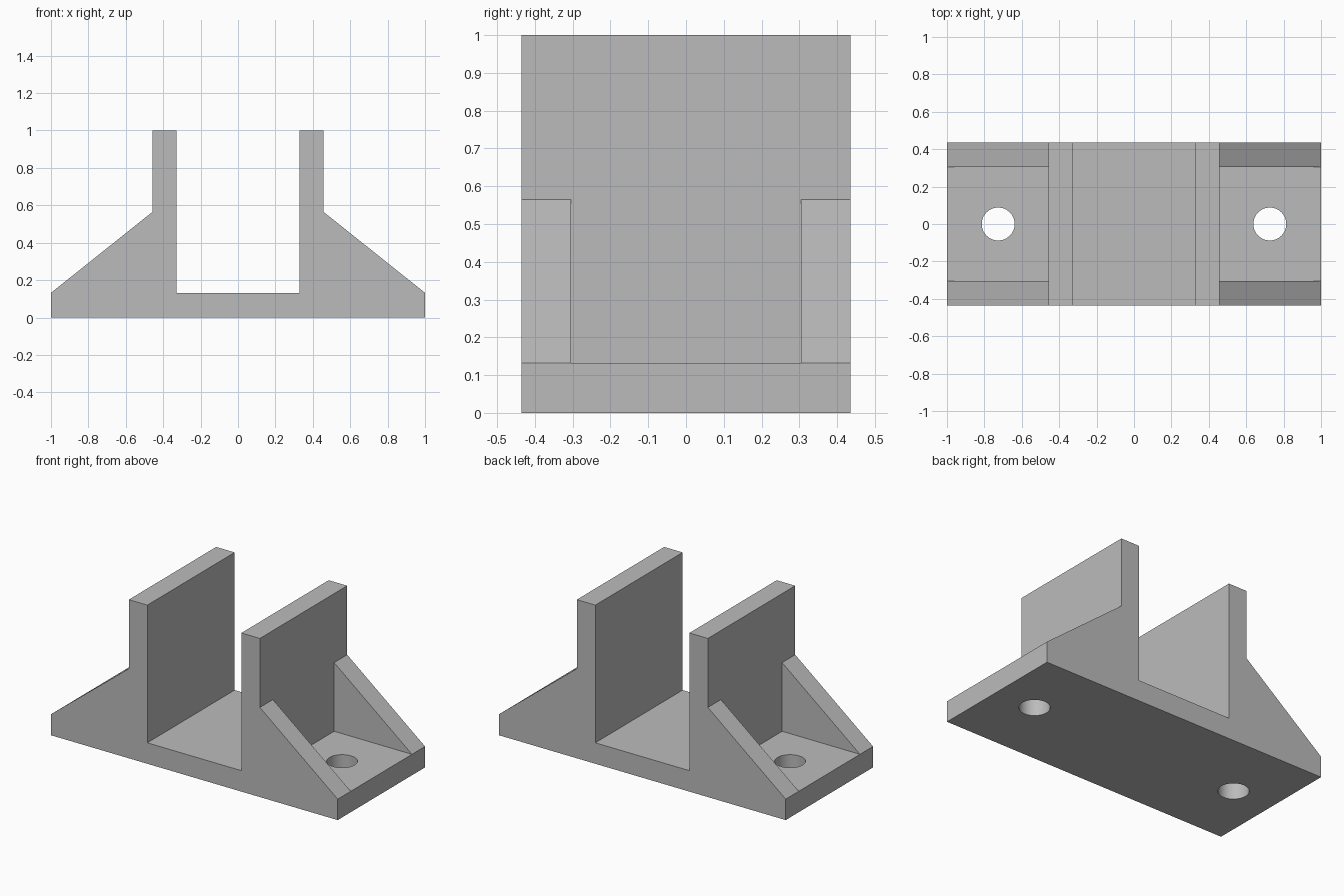
import bpy, bmesh
from mathutils import Matrix

cube = bpy.data.objects.get("Cube")
if cube:
    bpy.data.objects.remove(cube, do_unlink=True)

BASE, TOP, SHOULDER = 0.132, 1.0, 0.565      # heights
INNER, OUTER, END = 0.328, 0.457, 1.0        # distances from the centre along x
DEPTH, POCKET = 0.435, 0.305                 # half widths along y
HOLE_X, HOLE_R = 0.726, 0.088

grey = bpy.data.materials.new("plain grey")
grey.use_nodes = True
colour = (0.5, 0.5, 0.5, 1)
grey.diffuse_color = colour
grey.node_tree.nodes["Principled BSDF"].inputs["Base Color"].default_value = colour


def make_object(name, bm):
    bmesh.ops.recalc_face_normals(bm, faces=bm.faces)
    mesh = bpy.data.meshes.new(name)
    bm.to_mesh(mesh)
    bm.free()
    mesh.materials.append(grey)
    obj = bpy.data.objects.new(name, mesh)
    bpy.context.collection.objects.link(obj)
    return obj


def cut(target, cutter):
    cutter.hide_render = True
    mod = target.modifiers.new(cutter.name, 'BOOLEAN')
    mod.operation = 'DIFFERENCE'
    mod.solver = 'EXACT'
    mod.object = cutter
    bpy.context.view_layer.objects.active = target
    bpy.ops.object.modifier_apply(modifier=mod.name)
    bpy.data.objects.remove(cutter, do_unlink=True)


# Bracket body: mirrored outline extruded front to back
half = [(END, 0), (END, BASE), (OUTER, SHOULDER), (OUTER, TOP), (INNER, TOP), (INNER, BASE)]
outline = half + [(-x, z) for x, z in reversed(half)]
bm = bmesh.new()
face = bm.faces.new([bm.verts.new((x, -DEPTH, z)) for x, z in outline])
ext = bmesh.ops.extrude_face_region(bm, geom=[face])
moved = [v for v in ext["geom"] if isinstance(v, bmesh.types.BMVert)]
bmesh.ops.translate(bm, verts=moved, vec=(0, 2 * DEPTH, 0))
bracket = make_object("mounting_bracket", bm)

for side in (-1, 1):
    # Pocket that leaves a gusset along each edge
    bm = bmesh.new()
    bmesh.ops.create_cube(bm, size=1, matrix=Matrix.Translation((side * (OUTER + 0.5), 0, BASE + 0.5))
                          @ Matrix.Diagonal((1, 2 * POCKET, 1, 1)))
    cut(bracket, make_object("pocket_cutter", bm))
    # Screw hole through the foot
    bm = bmesh.new()
    bmesh.ops.create_cone(bm, cap_ends=True, segments=48, radius1=HOLE_R, radius2=HOLE_R, depth=1,
                          matrix=Matrix.Translation((side * HOLE_X, 0, 0)))
    cut(bracket, make_object("hole_cutter", bm))

# Smooth hole walls, crisp edges elsewhere
bpy.ops.object.select_all(action='DESELECT')
bracket.select_set(True)
bpy.context.view_layer.objects.active = bracket
bpy.ops.object.shade_smooth_by_angle(angle=0.5)
